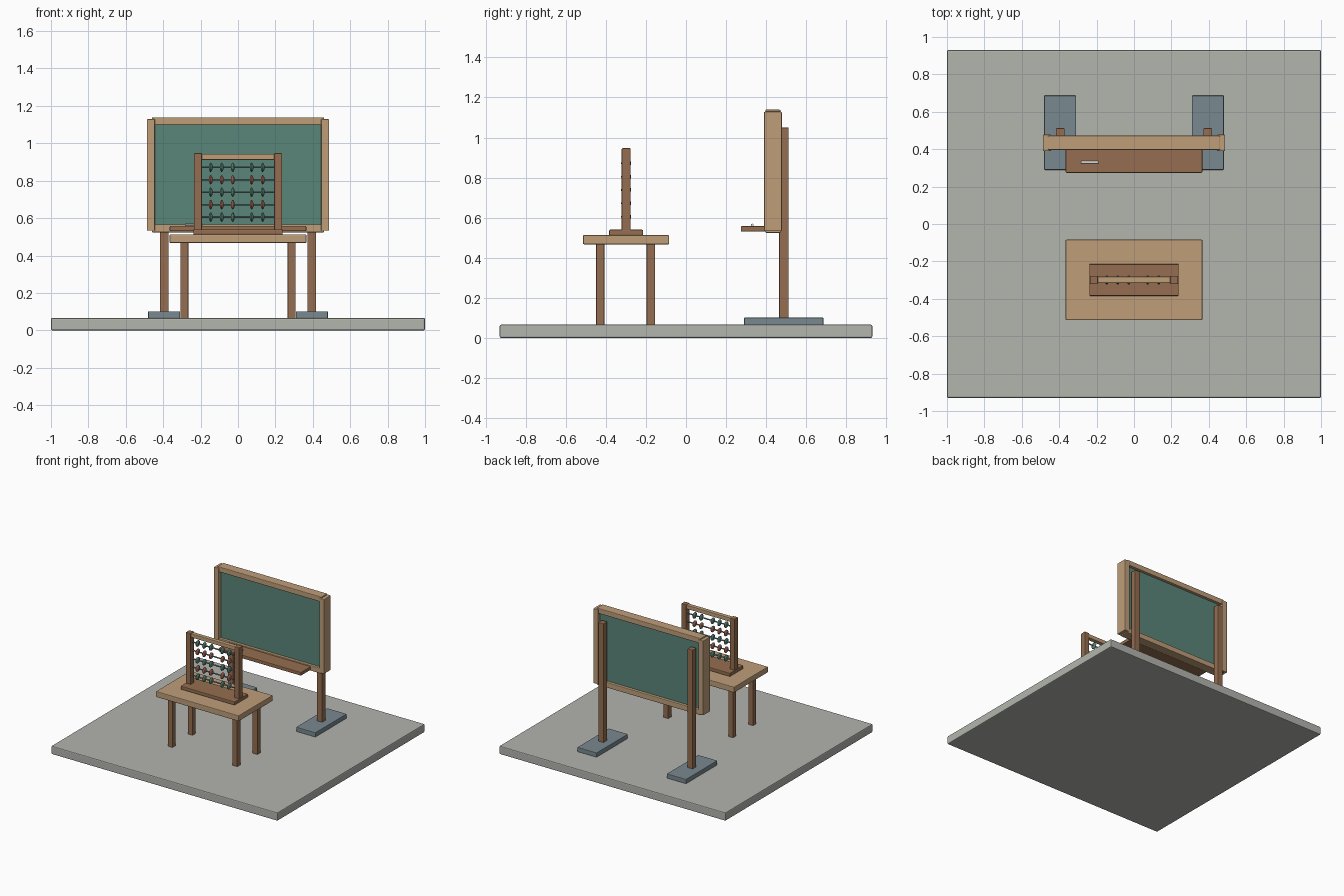
import bpy, math

if "Cube" in bpy.data.objects:
    bpy.data.objects.remove(bpy.data.objects["Cube"])


def paint(name, rgb):
    m = bpy.data.materials.new(name)
    m.diffuse_color = (*rgb, 1)
    m.use_nodes = True
    m.node_tree.nodes["Principled BSDF"].inputs["Base Color"].default_value = m.diffuse_color
    return m


OAK = paint("light_wood", (0.52, 0.34, 0.19))
WALNUT = paint("dark_wood", (0.30, 0.155, 0.08))
GREEN = paint("board_green", (0.10, 0.24, 0.19))
STONE = paint("floor_grey", (0.45, 0.46, 0.42))
STEEL = paint("steel", (0.19, 0.25, 0.28))
RED = paint("bead_red", (0.42, 0.14, 0.09))
CHALK = paint("chalk_white", (0.75, 0.75, 0.70))


def box(name, x, y, z, mat, bevel=0.005):
    """Bevelled box from (min, max) ranges."""
    r = (x, y, z)
    bpy.ops.mesh.primitive_cube_add(size=1, location=[(a + b) / 2 for a, b in r])
    o = bpy.context.object
    o.name = name
    o.scale = [b - a for a, b in r]
    bpy.ops.object.transform_apply(location=False, rotation=False, scale=True)
    o.data.materials.append(mat)
    if bevel:
        b = o.modifiers.new("bevel", 'BEVEL')
        b.width = bevel
        b.segments = 2
    return o


def pair(name, x, y, z, mat, bevel=0.004):
    """Box on the right plus its mirror image on the left."""
    box("right_" + name, x, y, z, mat, bevel)
    box("left_" + name, (-x[1], -x[0]), y, z, mat, bevel)


def bar(name, x, y, z, radius, length, mat, sides=12):
    """Cylinder lying along x, centred on the given point."""
    bpy.ops.mesh.primitive_cylinder_add(vertices=sides, radius=radius, depth=length,
                                        location=(x, y, z), rotation=(0, math.pi / 2, 0))
    o = bpy.context.object
    o.name = name
    o.data.materials.append(mat)
    bpy.ops.object.shade_smooth_by_angle()


# Floor slab
box("floor_slab", (-1, 1), (-0.93, 0.93), (0, 0.066), STONE, 0.007)

# Table
box("table_top", (-0.366, 0.366), (-0.514, -0.084), (0.467, 0.513), OAK)
for label, y in (("front", -0.428), ("back", -0.175)):
    pair(label + "_table_leg", (0.265, 0.308), (y - 0.021, y + 0.021), (0.062, 0.47), WALNUT)

# Abacus frame
box("abacus_base", (-0.239, 0.239), (-0.384, -0.214), (0.512, 0.54), WALNUT)
pair("abacus_upright", (0.193, 0.236), (-0.321, -0.277), (0.535, 0.947), WALNUT)
box("abacus_top_rail", (-0.2, 0.2), (-0.316, -0.282), (0.912, 0.944), OAK)

# Abacus rods and beads
for row in range(5):
    z = 0.605 + 0.0667 * row
    bar(f"abacus_rod_{row}", 0, -0.299, z, 0.005, 0.4, STEEL)
    for col, x in enumerate((-0.146, -0.087, -0.028, 0.073, 0.132)):
        bpy.ops.mesh.primitive_uv_sphere_add(segments=16, ring_count=10, radius=0.025,
                                             location=(x, -0.299, z),
                                             rotation=(0, math.pi / 2, 0))
        bead = bpy.context.object
        bead.name = f"bead_{row}_{col}"
        bead.scale.z = 0.4
        bead.data.materials.append(RED if row % 2 else GREEN)
        bpy.ops.object.shade_smooth_by_angle(angle=math.radians(60))

# Chalkboard panel and frame
box("board_panel", (-0.455, 0.455), (0.417, 0.45), (0.55, 1.11), GREEN, 0)
pair("board_stile", (0.444, 0.487), (0.39, 0.478), (0.533, 1.129), OAK)
box("board_top_rail", (-0.46, 0.46), (0.396, 0.472), (1.097, 1.139), OAK)
box("board_bottom_rail", (-0.46, 0.46), (0.396, 0.472), (0.524, 0.567), OAK)

# Chalk tray and chalk stick
box("chalk_tray", (-0.365, 0.365), (0.274, 0.41), (0.53, 0.558), WALNUT)
bar("chalk_stick", -0.237, 0.33, 0.563, 0.007, 0.095, CHALK)

# Board posts and feet
pair("board_post", (0.371, 0.418), (0.465, 0.512), (0.095, 1.05), WALNUT)
pair("board_foot", (0.31, 0.481), (0.29, 0.686), (0.064, 0.101), STEEL)
